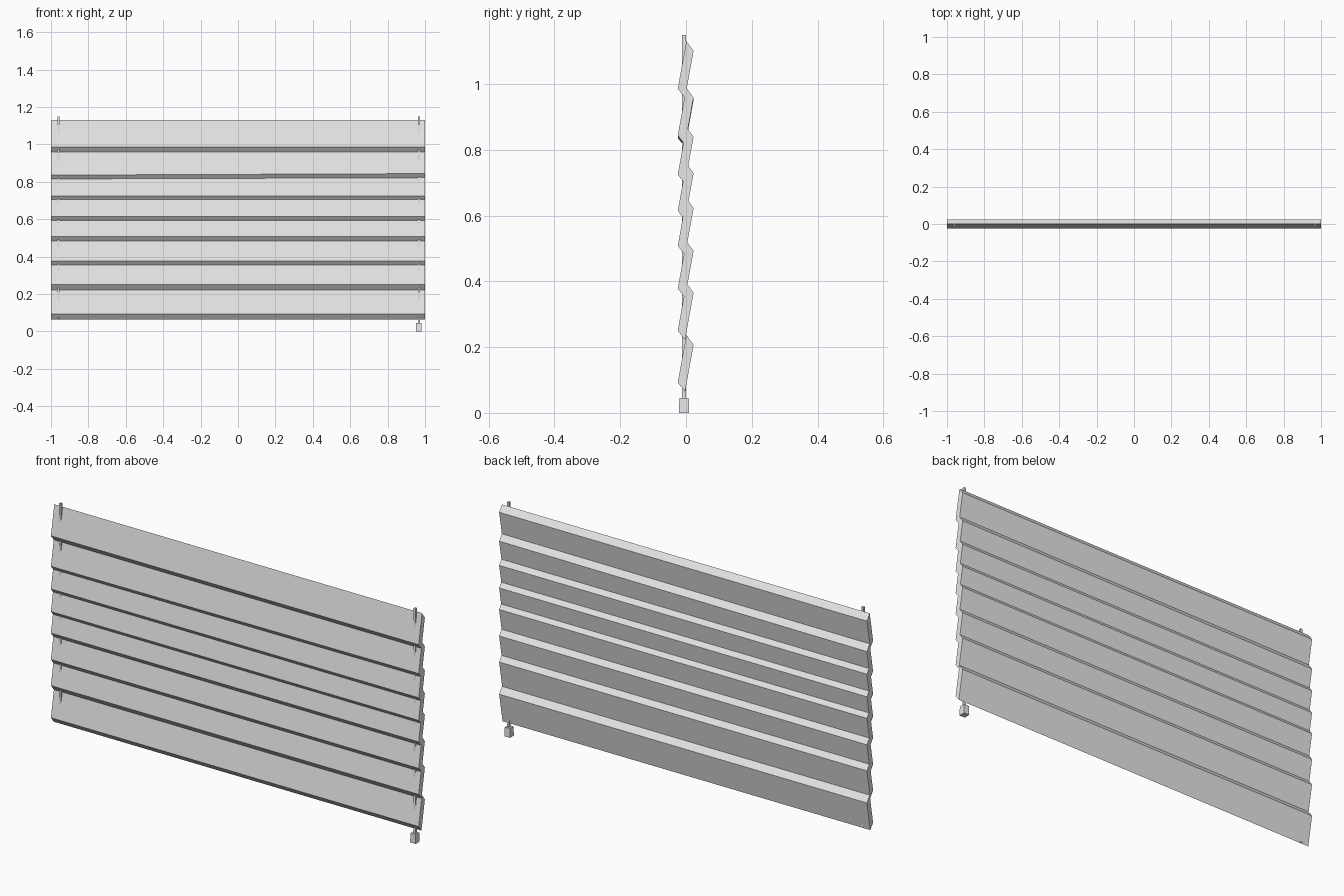
import bpy
import bmesh

cube = bpy.data.objects.get("Cube")
if cube:
    bpy.data.objects.remove(cube, do_unlink=True)

grey = bpy.data.materials.new("light_grey")
grey.use_nodes = True
colour = (0.8, 0.8, 0.8, 1)
grey.diffuse_color = colour
grey.node_tree.nodes["Principled BSDF"].inputs["Base Color"].default_value = colour


def finish(name, bm):
    bmesh.ops.recalc_face_normals(bm, faces=bm.faces)
    mesh = bpy.data.meshes.new(name)
    bm.to_mesh(mesh)
    bm.free()
    mesh.materials.append(grey)
    obj = bpy.data.objects.new(name, mesh)
    bpy.context.collection.objects.link(obj)
    return obj


def prism(name, profile, x0, x1, lean=0):
    """Extrude a (y, z) profile along x; lean raises the +x end."""
    bm = bmesh.new()
    face = bm.faces.new([bm.verts.new((x0, y, z - lean)) for y, z in profile])
    ends = bmesh.ops.extrude_face_region(bm, geom=[face])["geom"]
    for v in ends:
        if isinstance(v, bmesh.types.BMVert):
            v.co.x = x1
            v.co.z += 2 * lean
    return finish(name, bm)


def box(name, x, y, z0, z1, width, depth, taper=1.0):
    bm = bmesh.new()
    bmesh.ops.create_cube(bm, size=1)
    for v in bm.verts:
        scale = taper if v.co.z > 0 else 1
        v.co = (x + v.co.x * width * scale, y + v.co.y * depth * scale,
                z1 if v.co.z > 0 else z0)
    return finish(name, bm)


# Tilted slats, listed by the height of their lower front corner
slat_profile = [(-0.003, -0.028), (-0.025, 0), (0.001, 0.145), (0.023, 0.115)]
heights = [0.092, 0.25, 0.378, 0.508, 0.614, 0.725, 0.84, 0.986]
for i, h in enumerate(heights):
    lean = 0.004 if i == 6 else 0
    prism(f"slat_{i + 1}", [(y, h + z) for y, z in slat_profile], -1, 1, lean)

# Cords threaded through the slats
box("right_cord", -0.96, -0.006, 0.07, 1.15, 0.011, 0.012)
box("left_cord", 0.967, -0.006, 0.04, 1.15, 0.011, 0.012)

# Pull weight hanging from the left cord
box("pull_weight", 0.966, -0.006, 0, 0.045, 0.03, 0.031, 0.92)
